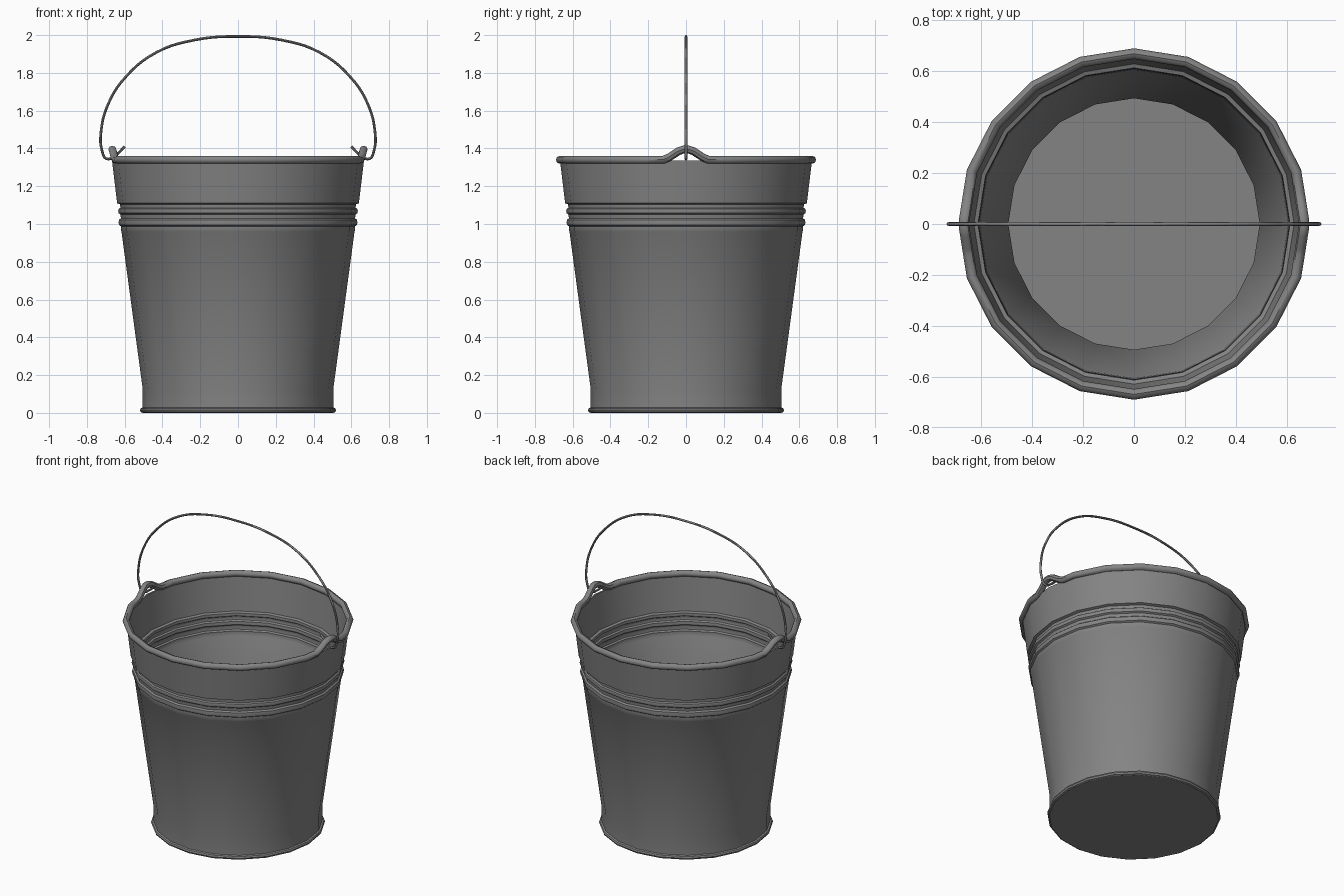
import bpy, bmesh, math
from mathutils import Matrix, Vector

SIDES = 20
WALL = 0.012

cube = bpy.data.objects.get("Cube")
if cube:
    bpy.data.objects.remove(cube, do_unlink=True)

metal = bpy.data.materials.new("galvanised grey")
metal.use_nodes = True
grey = (0.23, 0.23, 0.23, 1)
metal.diffuse_color = grey
metal.node_tree.nodes["Principled BSDF"].inputs["Base Color"].default_value = grey


def add_object(name, mesh, angle=35):
    obj = bpy.data.objects.new(name, mesh)
    bpy.context.collection.objects.link(obj)
    mesh.materials.clear()
    mesh.materials.append(metal)
    bpy.ops.object.select_all(action="DESELECT")
    obj.select_set(True)
    bpy.context.view_layer.objects.active = obj
    bpy.ops.object.shade_smooth_by_angle(angle=math.radians(angle))
    return obj


def lathe(name, profile):
    """Turn a radius/height profile around the z axis."""
    bm = bmesh.new()
    verts = [bm.verts.new((r, 0, z)) for r, z in profile]
    edges = [bm.edges.new(pair) for pair in zip(verts, verts[1:])]
    bmesh.ops.spin(bm, geom=verts + edges, cent=(0, 0, 0), axis=(0, 0, 1),
                   angle=math.tau, steps=SIDES)
    bmesh.ops.remove_doubles(bm, verts=bm.verts, dist=0.0005)
    bmesh.ops.recalc_face_normals(bm, faces=bm.faces)
    mesh = bpy.data.meshes.new(name)
    bm.to_mesh(mesh)
    bm.free()
    return add_object(name, mesh)


def tube(name, points, radius, cyclic=False, curved=False):
    """Sweep a round section along a path and keep it as a mesh."""
    curve = bpy.data.curves.new(name, "CURVE")
    curve.dimensions = "3D"
    curve.bevel_depth = radius
    curve.bevel_resolution = 2
    curve.resolution_u = 5
    curve.use_fill_caps = True
    if curved:
        spline = curve.splines.new("BEZIER")
        spline.bezier_points.add(len(points) - 1)
        for bp, p in zip(spline.bezier_points, points):
            bp.co = p
            bp.handle_left_type = bp.handle_right_type = "AUTO"
    else:
        spline = curve.splines.new("POLY")
        spline.points.add(len(points) - 1)
        for sp, p in zip(spline.points, points):
            sp.co = (*p, 1)
    spline.use_cyclic_u = cyclic
    temp = bpy.data.objects.new(name + " path", curve)
    bpy.context.collection.objects.link(temp)
    graph = bpy.context.evaluated_depsgraph_get()
    mesh = bpy.data.meshes.new_from_object(temp.evaluated_get(graph))
    bpy.data.objects.remove(temp, do_unlink=True)
    mesh.name = name
    return add_object(name, mesh, 45)


# Body: straight foot, flared wall, two pressed ridges, flared collar
outer = [(0.505, 0.03), (0.505, 0.13), (0.617, 0.96), (0.62, 0.965),
         (0.62, 0.988), (0.63, 0.995), (0.632, 1.008), (0.63, 1.022),
         (0.62, 1.03), (0.622, 1.05), (0.632, 1.057), (0.635, 1.069),
         (0.632, 1.08), (0.623, 1.086), (0.624, 1.104), (0.64, 1.11),
         (0.667, 1.335)]
inner = [(r - WALL, z) for r, z in reversed(outer)]
lathe("bucket_body", [(0, 0.002), (0.505, 0.002)] + outer + inner
      + [(0.493, 0.02), (0, 0.02)])

# Foot ring: a thin rolled bead
bead = [(0.505 + 0.014 * math.cos(a), 0.014 + 0.014 * math.sin(a))
        for a in (math.tau * i / 8 for i in range(9))]
lathe("foot_ring", bead)

# Rolled rim: one loop of wire, bent up into an ear at each side
RIM_R, RIM_Z = 0.668, 1.34
ear = [(-0.12, 0), (-0.09, 0.012), (-0.04, 0.045), (-0.015, 0.054),
       (0.015, 0.054), (0.04, 0.045), (0.09, 0.012), (0.12, 0)]
half_turn = []
for y, lift in ear:
    half_turn.append(Vector((RIM_R - abs(y) * 0.158, y, RIM_Z + lift)))
for k in range(1, SIDES // 2):
    a = math.tau * k / SIDES
    half_turn.append(Vector((RIM_R * math.cos(a), RIM_R * math.sin(a), RIM_Z)))
turn = Matrix.Rotation(math.pi, 3, "Z")
tube("rolled_rim", half_turn + [turn @ p for p in half_turn], 0.021, cyclic=True)

# Handle: thin wire arch hooked through both ears
arch = [(0.60, 1.41), (0.645, 1.367), (0.695, 1.345), (0.72, 1.39),
        (0.725, 1.49), (0.685, 1.64), (0.595, 1.778), (0.435, 1.907),
        (0.23, 1.974)]
path = [(-x, 0, z) for x, z in arch] + [(0, 0, 1.993)]
path += [(x, 0, z) for x, z in reversed(arch)]
tube("wire_handle", path, 0.007, curved=True)
